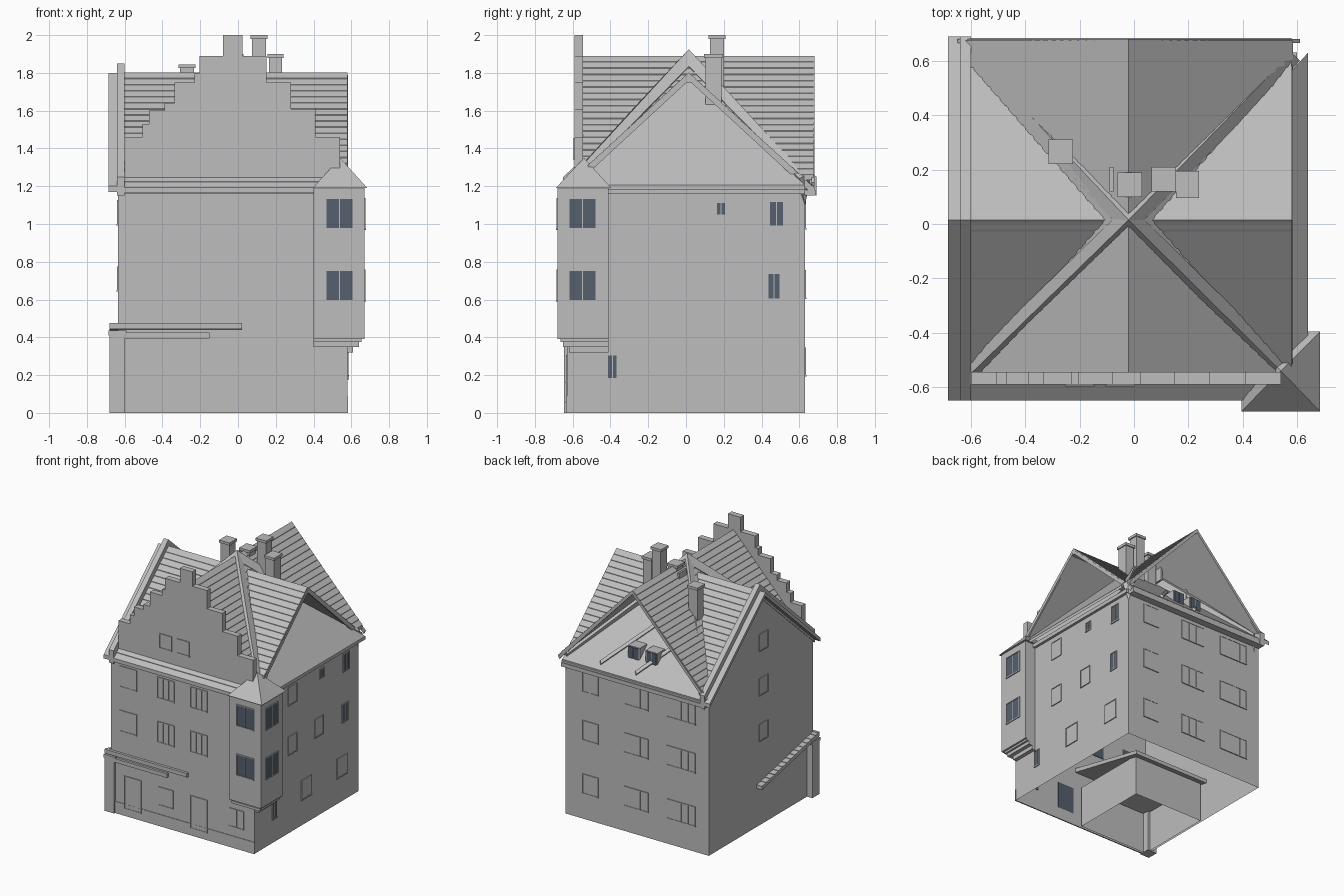
import bpy, bmesh
from mathutils import Vector

cube = bpy.data.objects.get("Cube")
if cube:
    bpy.data.objects.remove(cube)


def material(name, rgb):
    m = bpy.data.materials.new(name)
    m.use_nodes = True
    m.diffuse_color = (*rgb, 1)
    m.node_tree.nodes["Principled BSDF"].inputs["Base Color"].default_value = (*rgb, 1)
    return m


STONE = material("mid grey", (0.51, 0.51, 0.51))
GLASS = material("slate glass", (0.09, 0.115, 0.155))


def finish(name, bm, mat):
    bmesh.ops.recalc_face_normals(bm, faces=bm.faces)
    me = bpy.data.meshes.new(name)
    bm.to_mesh(me)
    bm.free()
    me.materials.append(mat)
    ob = bpy.data.objects.new(name, me)
    bpy.context.collection.objects.link(ob)
    return ob


def solid(name, pts, shift, mat=STONE):
    """Extrude a flat outline by a vector."""
    bm = bmesh.new()
    f = bm.faces.new([bm.verts.new(p) for p in pts])
    new = bmesh.ops.extrude_face_region(bm, geom=[f])["geom"]
    bmesh.ops.translate(bm, vec=Vector(shift), verts=[v for v in new if isinstance(v, bmesh.types.BMVert)])
    return finish(name, bm, mat)


def prism(name, pts, axis, a, b, mat=STONE):
    """Extrude a (horizontal, z) outline along the x or y axis."""
    place = (lambda u, z, t: (t, u, z)) if axis == "x" else (lambda u, z, t: (u, t, z))
    return solid(name, [place(u, z, a) for u, z in pts], place(0, 0, b - a), mat)


def box(name, x0, x1, y0, y1, z0, z1, mat=STONE):
    return prism(name, [(x0, z0), (x1, z0), (x1, z1), (x0, z1)], "y", y0, y1, mat)


def open_box(name, *size):
    """Box without a floor."""
    ob = box(name, *size)
    bm = bmesh.new()
    bm.from_mesh(ob.data)
    bmesh.ops.delete(bm, geom=[f for f in bm.faces if f.calc_center_median().z < 0.01], context="FACES")
    bm.to_mesh(ob.data)
    bm.free()


def slope(name, eave, ridge, axis, a, b, rows=19):
    """One roof slope with overlapping rows of tiles."""
    e, r = Vector(eave), Vector(ridge)
    pts = []
    for i in range(rows):
        p, q = e.lerp(r, i / rows), e.lerp(r, (i + 1) / rows)
        pts += [(p.x, p.y + 0.004), (q.x, q.y)]
    prism(name, pts + [(r.x, r.y - 0.03), (e.x, e.y - 0.025)], axis, a, b)


def bar(name, foot, top, half, drop, fall=0.02):
    """Sloping bar with a shallow ridged top."""
    foot, top = Vector(foot), Vector(top)
    run = top - foot
    side = Vector((-run.y, run.x, 0)).normalized() * half
    keel = Vector((0, 0, drop))
    bm = bmesh.new()
    rings = []
    for p, f in ((foot, 0.02), (top, fall)):
        edge = Vector((0, 0, f))
        rings.append([bm.verts.new(q) for q in (p, p + side - edge, p - keel, p - side - edge)])
    for i in range(4):
        bm.faces.new([rings[0][i], rings[0][i - 1], rings[1][i - 1], rings[1][i]])
    for ring in rings:
        bm.faces.new(ring)
    finish(name, bm, STONE)


WALLS = {"front": (-0.63, -1), "back": (0.63, 1), "right": (0.58, 1), "left": (-0.635, -1),
         "gable": (-0.59, -1), "bay_front": (-0.68, -1), "bay_right": (0.67, 1)}


def window(name, side, u, z, w, h, lights=2, glazed=False):
    """Thin raised frame with mullions, glazed inside or on both sides."""
    wall, out = WALLS[side]
    along_x = side in ("front", "back", "gable", "bay_front")

    def plate(part, u0, u1, z0, z1, depth, mat=STONE):
        t0, t1 = sorted((wall, wall + out * depth))
        if along_x:
            box(name + part, u0, u1, t0, t1, z0, z1, mat)
        else:
            box(name + part, t0, t1, u0, u1, z0, z1, mat)

    l, r, d, t = u - w / 2, u + w / 2, z - h / 2, z + h / 2
    plate("_pane", l, r, d, t, 0.003, GLASS if glazed else STONE)
    plate("_inner_pane", l, r, d, t, -0.004, GLASS)
    for i in range(lights + 1):
        c = l + w * i / lights
        plate("_bar", c - 0.003, c + 0.003, d, t, 0.006)
    plate("_sill", l - 0.004, r + 0.004, d - 0.008, d, 0.007)
    plate("_lintel", l - 0.003, r + 0.003, t, t + 0.006, 0.006)


# Walls, open underneath
open_box("walls", -0.635, 0.58, -0.63, 0.63, 0, 1.2)
box("front_plinth", -0.6, 0.583, -0.634, -0.625, 0, 0.09)
box("front_cornice", -0.63, 0.4, -0.64, -0.62, 1.16, 1.19)
box("right_cornice", 0.58, 0.6, -0.41, 0.63, 1.16, 1.19)

# Two crossing roofs, each slope running on beneath the other's open gable
RX, RY, ZX, ZY = -0.02, 0.015, 1.8, 1.89
slope("cross_roof_front", (-0.65, 1.19), (RY, ZX), "x", -0.62, 0.58)
slope("cross_roof_back", (0.68, 1.19), (RY, ZX), "x", -0.62, 0.58)
slope("main_roof_right", (0.585, 1.257), (RX, ZY), "y", -0.56, 0.675)
slope("main_roof_left", (-0.62, 1.26), (RX, ZY), "y", -0.56, 0.675)
prism("cross_ridge_cap", [(RY - 0.055, 1.75), (RY, 1.802), (RY + 0.055, 1.75)], "x", -0.62, 0.58)
for s in (-1, 1):
    prism("right_barge_board", [(RY, 1.79), (RY, 1.76), (RY + s * 0.64, 1.17), (RY + s * 0.66, 1.185)],
          "x", 0.57, 0.583)
    prism("back_barge_board", [(RX, 1.89), (RX, 1.86), (RX + s * 0.62, 1.2), (RX + s * 0.63, 1.22)],
          "y", 0.665, 0.68)
box("back_eave", -0.64, 0.58, 0.63, 0.685, 1.15, 1.18)

# Smooth sloping triangles inside the open gables
solid("right_gable_slope", [(0.64, -0.6, 1.206), (0.64, 0.63, 1.206), (0.09, RY, 1.782)], (0, 0, -0.025))
solid("back_gable_slope", [(0.58, 0.675, 1.202), (-0.6, 0.675, 1.202), (RX, 0.03, 1.794)], (0, 0, -0.025))

# Raised strips that climb the four valleys to the crossing
for foot in ((-0.6, -0.55, 1.31), (0.55, -0.55, 1.31), (-0.6, 0.63, 1.26), (0.58, 0.63, 1.26)):
    bar("valley_strip", foot, (RX, RY, 1.925), 0.042, 0.16, 0.06)

# Left gable wall with raised coping and outer verge
prism("left_gable", [(-0.63, 1.15), (0.63, 1.15), (0.63, 1.2), (RY, 1.78), (-0.63, 1.2)], "x", -0.635, -0.6)
for name, peak, drop, x0, x1 in (("left_coping", 1.85, 0.1, -0.64, -0.6), ("left_verge", 1.8, 0.03, -0.685, -0.63)):
    for s, reach in ((-1, 0.665), (1, 0.675)):
        prism(name, [(RY, peak), (RY, peak - drop), (RY + s * reach, peak - drop - 0.6),
                     (RY + s * reach, peak - 0.6)], "x", x0, x1)

# Stepped front gable
left_steps = [(-0.6, 1.46), (-0.505, 1.53), (-0.47, 1.6), (-0.39, 1.64), (-0.335, 1.75), (-0.23, 1.8), (-0.205, 1.89), (-0.08, 2)]
right_steps = [(0.025, 2), (0.15, 1.89), (0.28, 1.75), (0.41, 1.61), (0.54, 1.46)]
outline, low = [], 1.2
for x, z in left_steps:
    outline += [(x, low), (x, z)]
    low = z
for (x, z), (_, below) in zip(right_steps, right_steps[1:] + [(0, 1.2)]):
    outline += [(x, z), (x, below)]
prism("stepped_gable", outline, "y", -0.59, -0.545)
for u in (-0.2, -0.05):
    window("gable_window", "gable", u, 1.4, 0.1, 0.1, 1)

# Corner bay with corbels and pointed roof
for x, z0, z1 in ((0.61, 0.32, 0.35), (0.64, 0.35, 0.375), (0.655, 0.375, 0.39), (0.67, 0.39, 1.19)):
    box("corner_bay", 0.4, x, -x - 0.01, -0.41, z0, z1)
bm = bmesh.new()
ring = [bm.verts.new((x, y, 1.19)) for x, y in ((0.395, -0.69), (0.685, -0.69), (0.685, -0.395), (0.395, -0.395))]
tip = bm.verts.new((0.54, -0.54, 1.35))
bm.faces.new(ring)
for i in range(4):
    bm.faces.new((ring[i - 1], ring[i], tip))
finish("bay_roof", bm, STONE)
for z in (0.675, 1.055):
    window("bay_window", "bay_front", 0.538, z, 0.144, 0.155, 2, True)
    window("bay_window", "bay_right", -0.548, z, 0.144, 0.155, 2, True)

# Chimneys with caps
for x0, x1, y0, y1, top in ((-0.315, -0.225, 0.22, 0.31, 1.845), (0.065, 0.155, 0.12, 0.21, 2),
                            (0.155, 0.24, 0.095, 0.195, 1.9), (-0.06, 0.03, 0.1, 0.19, 1.9)):
    box("chimney", x0 + 0.008, x1 - 0.008, y0 + 0.008, y1 - 0.008, 1.55, top - 0.01)
    box("chimney_cap", x0, x1, y0, y1, top - 0.02, top)
box("roof_hatch", -0.09, -0.075, 0.12, 0.21, 1.7, 1.86)

# Low corner annex inside the walls, its tiled roof showing front and left
open_box("annex_walls", -0.62, -0.02, -0.61, 0.0, 0, 0.32)
slope("annex_roof", (0.05, 0.32), (-0.65, 0.475), "x", -0.68, 0.02, 14)
box("annex_fascia", -0.68, 0.02, -0.65, -0.63, 0.445, 0.475)
box("front_shelf", -0.6, -0.15, -0.648, -0.62, 0.395, 0.425)
box("pillar", -0.68, -0.6, -0.645, -0.56, 0, 0.42)
box("pillar_cap", -0.685, -0.59, -0.65, -0.55, 0.41, 0.435)

# Front windows and doors
for u in (-0.49, -0.17, 0.11):
    for z in (0.72, 1.06):
        window("front_window", "front", u, z, 0.14, 0.15, 3)
for u in (-0.17, 0.43):
    window("shop_window", "front", u, 0.23, 0.12, 0.13, 2)
for u in (-0.45, 0.11):
    window("front_door", "front", u, 0.18, 0.14, 0.24, 1)

# Right side windows, a few glazed
for z in (0.67, 1.05):
    window("right_window", "right", -0.17, z, 0.1, 0.13, 1)
for u, z, w, h in ((0.48, 1.055, 0.075, 0.125), (0.465, 0.67, 0.065, 0.13), (0.185, 1.08, 0.05, 0.06), (-0.39, 0.245, 0.05, 0.12)):
    window("right_glazed_window", "right", u, z, w, h, 2, True)
window("right_window", "right", 0.15, 0.68, 0.1, 0.13, 1)
for u in (0.0, 0.43):
    window("right_window", "right", u, 0.27, 0.12, 0.14, 1)

# Left and back windows
for z in (0.71, 1.06, 1.4):
    window("left_window", "left", -0.03, z, 0.1, 0.12, 1)
for z in (0.27, 0.68, 1.05):
    for u, w, n in ((0.37, 0.13, 2), (-0.02, 0.2, 3), (-0.4, 0.24, 4)):
        window("back_window", "back", u, z, w, 0.14, n)

# Attic windows and sloping beams under the open back gable
for u in (-0.1, 0.05):
    box("attic_dormer", u - 0.05, u + 0.05, 0.47, 0.56, 1.25, 1.395)
    for s in (-1, 1):
        box("attic_pane", u + s * 0.022 - 0.019, u + s * 0.022 + 0.019, 0.56, 0.565, 1.28, 1.39, GLASS)
bar("attic_beam", (0.28, 0.64, 1.26), (-0.03, 0.32, 1.55), 0.018, 0.05)
bar("attic_beam", (-0.02, 0.64, 1.26), (-0.23, 0.42, 1.46), 0.018, 0.05)
